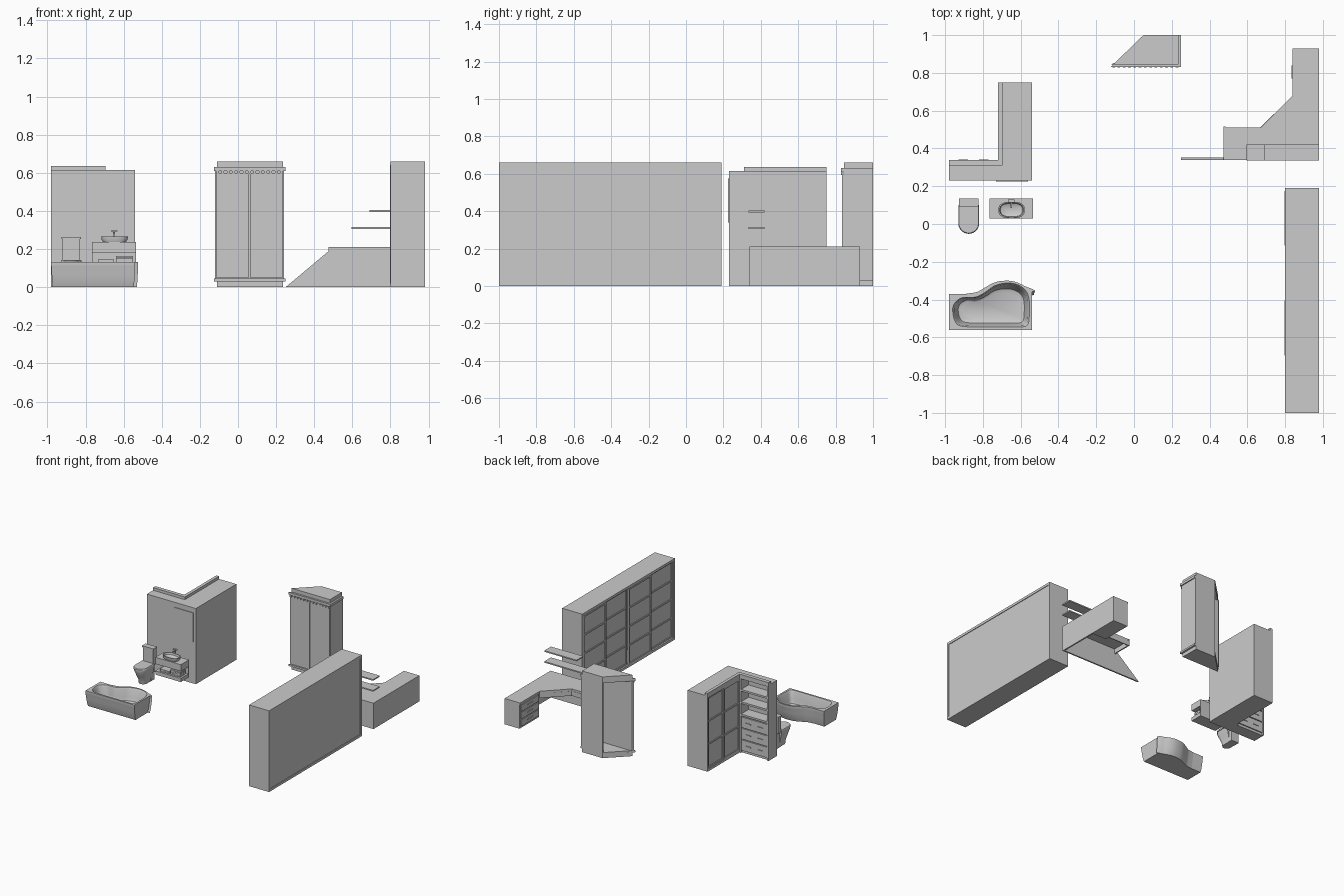
import bpy, bmesh, math
from mathutils import Vector

if "Cube" in bpy.data.objects:
    bpy.data.objects.remove(bpy.data.objects["Cube"])


def finish(name, bm, smooth=False):
    bmesh.ops.recalc_face_normals(bm, faces=bm.faces[:])
    me = bpy.data.meshes.new(name)
    bm.to_mesh(me)
    bm.free()
    ob = bpy.data.objects.new(name, me)
    bpy.context.collection.objects.link(ob)
    if smooth:
        bpy.ops.object.select_all(action='DESELECT')
        ob.select_set(True)
        bpy.context.view_layer.objects.active = ob
        bpy.ops.object.shade_smooth_by_angle(angle=math.radians(40))
    return ob


def prism(name, pts, a, b, axis='z'):
    place = (lambda p, h: (p[0], p[1], h)) if axis == 'z' else (lambda p, h: (p[0], h, p[1]))
    bm = bmesh.new()
    lo = [bm.verts.new(place(p, a)) for p in pts]
    hi = [bm.verts.new(place(p, b)) for p in pts]
    bm.faces.new(lo)
    bm.faces.new(hi)
    for i in range(len(pts)):
        j = (i + 1) % len(pts)
        bm.faces.new((lo[i], lo[j], hi[j], hi[i]))
    return finish(name, bm)


def box(name, x0, x1, y0, y1, z0, z1):
    return prism(name, [(x0, y0), (x1, y0), (x1, y1), (x0, y1)], z0, z1)


def spline(pts, n=4):
    out = []
    for i in range(len(pts)):
        p = [Vector(pts[(i + k) % len(pts)]) for k in (-1, 0, 1, 2)]
        for s in range(n):
            t = s / n
            out.append(0.5 * (2 * p[1] + (p[2] - p[0]) * t + (2 * p[0] - 5 * p[1] + 4 * p[2] - p[3]) * t * t
                              + (3 * p[1] - p[0] - 3 * p[2] + p[3]) * t ** 3))
    return out


def scaled(pts, c, sx, sy=None):
    sy = sx if sy is None else sy
    return [(c[0] + (p[0] - c[0]) * sx, c[1] + (p[1] - c[1]) * sy) for p in pts]


def stadium(cx, cy, hx, hy, n=32, e=2.6):
    sg = lambda v: math.copysign(abs(v) ** (2 / e), v)
    return [(cx + hx * sg(math.cos(2 * math.pi * i / n)), cy + hy * sg(math.sin(2 * math.pi * i / n)))
            for i in range(n)]


def loft(bm, rings):
    loops = [[bm.verts.new((p[0], p[1], z)) for p in pts] for pts, z in rings]
    for a, b in zip(loops, loops[1:]):
        for i in range(len(a)):
            j = (i + 1) % len(a)
            bm.faces.new((a[i], a[j], b[j], b[i]))
    return loops[0], loops[-1]


def vessel(name, outer, inner):
    """Outer shell from floor to rim, inner bowl from rim to drain, joined by a flat rim."""
    bm = bmesh.new()
    base, rim = loft(bm, outer)
    lip, drain = loft(bm, inner)
    bm.faces.new(base)
    bm.faces.new(drain)
    edges = [bm.edges.get((l[i], l[i - 1])) for l in (rim, lip) for i in range(len(l))]
    bmesh.ops.triangle_fill(bm, edges=edges, use_beauty=True)
    return finish(name, bm, True)


def panel_door(name, x, y0, y1, z0, z1, rows):
    """Door facing -x: thin panel with stiles and rails."""
    w = 0.012
    box(name + "_panel", x + 0.006, x + 0.011, y0, y1, z0, z1)
    for k, y in enumerate((y0, y1 - w)):
        box(f"{name}_stile_{k}", x, x + 0.012, y, y + w, z0, z1)
    for k in range(rows + 1):
        z = z0 + (z1 - z0 - w) * k / rows
        box(f"{name}_rail_{k}", x, x + 0.011, y0 + w, y1 - w, z, z + w)


# Large sliding wardrobe
box("wardrobe_top", 0.80, 0.98, -1, 0.19, 0.64, 0.66)
box("wardrobe_base", 0.80, 0.98, -1, 0.19, 0, 0.02)
for k, y in enumerate((-1, 0.175)):
    box(f"wardrobe_side_{k}", 0.80, 0.98, y, y + 0.015, 0.02, 0.64)
box("wardrobe_back", 0.965, 0.975, -0.985, 0.175, 0.02, 0.64)
for k in range(4):
    y = -0.985 + 0.29 * k
    panel_door(f"wardrobe_door_{k}", 0.797 if k % 2 else 0.812, y, y + 0.29, 0.02, 0.64, 4)

# Corner desk
prism("desk_top", [(0.48, 0.34), (0.98, 0.34), (0.98, 0.93), (0.84, 0.93), (0.84, 0.68), (0.67, 0.51), (0.48, 0.51)],
      0.193, 0.21)
box("desk_pedestal", 0.845, 0.98, 0.68, 0.93, 0, 0.193)
for k in range(3):
    box(f"desk_drawer_{k}", 0.838, 0.845, 0.69, 0.92, 0.015 + 0.06 * k, 0.068 + 0.06 * k)
    box(f"desk_drawer_handle_{k}", 0.833, 0.838, 0.77, 0.84, 0.04 + 0.06 * k, 0.046 + 0.06 * k)
box("desk_side_panel", 0.968, 0.98, 0.34, 0.68, 0, 0.193)
prism("desk_sloped_back_panel", [(0.25, 0), (0.968, 0), (0.968, 0.193), (0.48, 0.193)], 0.34, 0.352, 'y')
prism("desk_apron", [(0.48, 0.505), (0.672, 0.505), (0.84, 0.673), (0.84, 0.68), (0.67, 0.512), (0.48, 0.512)],
      0.155, 0.193)
box("desk_end_apron", 0.475, 0.485, 0.34, 0.515, 0.155, 0.21)
for k, (x, z) in enumerate(((0.595, 0.306), (0.69, 0.394))):
    box(f"wall_shelf_{k}", x, 0.98, 0.335, 0.42, z, z + 0.01)

# Angled hall cabinet, open on the slanted side
plan = [(-0.125, 0.83), (0.25, 0.83), (0.25, 1.0), (0.05, 1.0)]
inset = [(-0.11, 0.845), (0.235, 0.845), (0.235, 1.0), (0.05, 1.0)]
for name, pts, z0, z1 in (("plinth", inset, 0, 0.03), ("base_board", plan, 0.03, 0.045),
                          ("top_board", plan, 0.61, 0.63), ("cornice", inset, 0.63, 0.66)):
    prism("hall_cabinet_" + name, pts, z0, z1)
prism("hall_cabinet_front", [(-0.12, 0.842), (0.242, 0.842), (0.242, 0.852), (-0.11, 0.852)], 0.045, 0.61)
box("hall_cabinet_side", 0.23, 0.242, 0.852, 0.99, 0.045, 0.61)
box("hall_cabinet_back", 0.05, 0.242, 0.988, 1.0, 0.045, 0.61)
for k, (x0, x1) in enumerate(((-0.115, 0.058), (0.062, 0.237))):
    box(f"hall_cabinet_door_{k}", x0, x1, 0.834, 0.842, 0.05, 0.60)
for k in range(13):
    x = -0.115 + 0.028 * k
    box(f"hall_cabinet_dentil_{k}", x, x + 0.014, 0.828, 0.836, 0.594, 0.61)

# L-shaped dividing cabinet: closed wing with sliding doors
box("closet_body", -0.70, -0.54, 0.23, 0.75, 0, 0.615)
for k, y in enumerate((0.23, 0.738)):
    box(f"closet_post_{k}", -0.72, -0.70, y, y + (0.012 if k else 0.11), 0, 0.615)
box("closet_top_rail", -0.72, -0.70, 0.34, 0.738, 0.597, 0.615)
box("closet_bottom_rail", -0.72, -0.70, 0.34, 0.738, 0, 0.02)
for k in range(2):
    panel_door(f"closet_door_{k}", -0.72 + 0.006 * k, 0.34 + 0.199 * k, 0.539 + 0.199 * k, 0.02, 0.597, 3)

# Open shelf wing with drawers
box("bookcase_back", -0.98, -0.72, 0.23, 0.242, 0, 0.615)
for k, x in enumerate((-0.98, -0.732)):
    box(f"bookcase_side_{k}", x, x + 0.012, 0.242, 0.34, 0, 0.615)
for k, z in enumerate((0.30, 0.40, 0.50, 0.60)):
    box(f"bookcase_shelf_{k}", -0.968, -0.732, 0.242, 0.338, z, z + 0.015)
box("bookcase_chest", -0.968, -0.732, 0.242, 0.328, 0, 0.30)
for k in range(3):
    z = 0.02 + 0.093 * k
    box(f"bookcase_drawer_{k}", -0.966, -0.734, 0.328, 0.337, z, z + 0.086)
    for j, x in enumerate((-0.93, -0.82)):
        box(f"bookcase_handle_{k}_{j}", x, x + 0.05, 0.337, 0.342, z + 0.04, z + 0.047)
prism("divider_cornice", [(-0.98, 0.31), (-0.695, 0.31), (-0.695, 0.75), (-0.72, 0.75), (-0.72, 0.34), (-0.98, 0.34)],
      0.615, 0.637)
box("bathroom_mirror", -0.73, -0.56, 0.225, 0.23, 0.34, 0.575)

# Toilet
def pan(s, front):
    arc = [(-0.875 + 0.055 * s * math.cos(a), front + 0.055 * s + 0.055 * s * math.sin(a))
           for a in (math.pi + math.pi * i / 20 for i in range(21))]
    return [(-0.875 - 0.055 * s, 0.10)] + arc + [(-0.875 + 0.055 * s, 0.10)]


for name, rings in (("toilet_pan", [(pan(0.6, 0.0), 0), (pan(0.63, -0.005), 0.03), (pan(0.78, -0.025), 0.07),
                                    (pan(0.95, -0.045), 0.11), (pan(0.96, -0.047), 0.125)]),
                    ("toilet_seat", [(pan(1, -0.052), 0.127), (pan(1, -0.052), 0.137), (pan(0.94, -0.047), 0.142)])):
    bm = bmesh.new()
    ends = loft(bm, rings)
    for e in ends:
        bm.faces.new(e)
    finish(name, bm, True)
box("toilet_foot", -0.91, -0.84, 0.08, 0.13, 0, 0.13)
box("toilet_tank", -0.922, -0.828, 0.094, 0.133, 0.125, 0.252)
box("toilet_tank_lid", -0.926, -0.824, 0.09, 0.136, 0.252, 0.264)

# Vanity with basin, tap and towels
box("vanity_counter", -0.765, -0.535, 0.03, 0.135, 0.182, 0.236)
box("vanity_shelf", -0.765, -0.535, 0.03, 0.135, 0.095, 0.125)
box("vanity_back", -0.765, -0.535, 0.127, 0.135, 0.125, 0.182)
for i, (x0, x1, n) in enumerate(((-0.735, -0.65, 2), (-0.64, -0.55, 4))):
    for k in range(n):
        box(f"towel_{i}_{k}", x0, x1, 0.045, 0.11, 0.125 + 0.01 * k, 0.134 + 0.01 * k)
c = (-0.648, 0.074)
rim = stadium(*c, 0.07, 0.044)
vessel("basin", [(scaled(rim, c, 0.85), 0.236), (scaled(rim, c, 0.97), 0.25), (rim, 0.265)],
       [(scaled(rim, c, 0.91, 0.87), 0.265), (scaled(rim, c, 0.84, 0.8), 0.25), (scaled(rim, c, 0.5), 0.242)])
box("tap_stem", -0.655, -0.645, 0.118, 0.128, 0.236, 0.29)
box("tap_spout", -0.654, -0.646, 0.085, 0.128, 0.282, 0.29)
box("tap_lever", -0.667, -0.633, 0.114, 0.13, 0.291, 0.298)

# Asymmetric bathtub
c = (-0.75, -0.45)
curve = [(-0.54, -0.36), (-0.58, -0.328), (-0.63, -0.306), (-0.68, -0.30), (-0.74, -0.31), (-0.79, -0.337),
         (-0.83, -0.36), (-0.87, -0.37)]
outer = [(-0.98, -0.56), (-0.54, -0.56)] + list(spline(curve))[:29] + [(-0.98, -0.37)]
inner = spline([(-0.96, -0.46), (-0.945, -0.52), (-0.90, -0.543), (-0.75, -0.545), (-0.60, -0.545), (-0.565, -0.535),
                (-0.555, -0.50), (-0.555, -0.40), (-0.575, -0.35), (-0.62, -0.32), (-0.68, -0.313), (-0.74, -0.328),
                (-0.79, -0.363), (-0.84, -0.387), (-0.91, -0.39), (-0.95, -0.42)])
vessel("bathtub", [(scaled(outer, c, 0.97, 0.78), 0), (scaled(outer, c, 0.98, 0.87), 0.03),
                   (scaled(outer, c, 0.99, 0.94), 0.07), (scaled(outer, c, 1, 0.99), 0.11), (outer, 0.115), (outer, 0.132)],
       [(inner, 0.132), (scaled(inner, c, 0.96, 0.94), 0.12), (scaled(inner, c, 0.91, 0.86), 0.06),
        (scaled(inner, c, 0.86, 0.78), 0.035), (scaled(inner, c, 0.75, 0.65), 0.028)])
